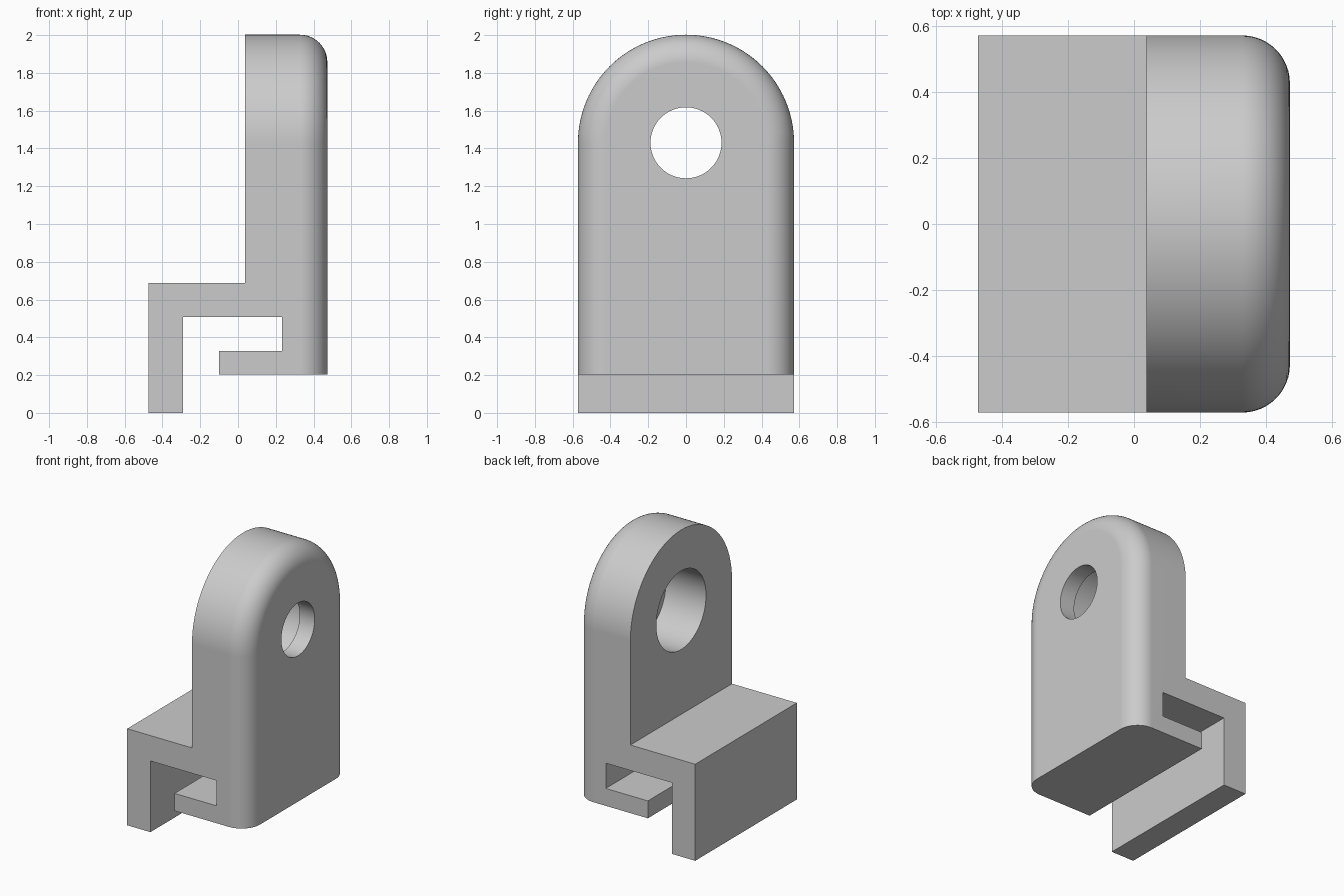
import bpy, bmesh, math

HALF_WIDTH, AXIS_Z, FRONT_X, FILLET = 0.572, 1.43, 0.473, 0.145

cube = bpy.data.objects.get("Cube")
if cube:
    bpy.data.objects.remove(cube, do_unlink=True)


def loft(name, rings):
    """Skin closed rings of equal point count and cap both ends."""
    bm = bmesh.new()
    loops = [[bm.verts.new(p) for p in ring] for ring in rings]
    n = len(loops[0])
    for a, b in zip(loops, loops[1:]):
        for i in range(n):
            j = (i + 1) % n
            bm.faces.new((a[i], a[j], b[j], b[i]))
    bm.faces.new(loops[0])
    bm.faces.new(loops[-1])
    bmesh.ops.recalc_face_normals(bm, faces=bm.faces)
    mesh = bpy.data.meshes.new(name)
    bm.to_mesh(mesh)
    bm.free()
    obj = bpy.data.objects.new(name, mesh)
    bpy.context.collection.objects.link(obj)
    return obj


def arch(x, inset, steps=64):
    """Round-topped outline in the plane at x."""
    r = HALF_WIDTH - inset
    arc = [math.pi * i / steps for i in range(steps + 1)]
    return ([(x, -r, -0.3)] + [(x, -r * math.cos(t), AXIS_Z + r * math.sin(t)) for t in arc]
            + [(x, r, -0.3)])


def circle(x, r, steps=64):
    turn = [math.tau * i / steps for i in range(steps)]
    return [(x, r * math.cos(t), AXIS_Z + r * math.sin(t)) for t in turn]


def combine(target, tool, operation):
    mod = target.modifiers.new(tool.name, 'BOOLEAN')
    mod.operation, mod.solver, mod.object = operation, 'EXACT', tool
    tool.hide_render = True
    bpy.ops.object.modifier_apply(modifier=mod.name)
    bpy.data.objects.remove(tool, do_unlink=True)


# Side profile with hooked slot, oversized where the arch trims it
profile = [(-0.473, 0), (-0.29, 0), (-0.29, 0.507), (0.232, 0.507), (0.232, 0.327),
           (-0.10, 0.327), (-0.10, 0.203), (0.6, 0.203), (0.6, 2.2), (0.038, 2.2),
           (0.038, 0.688), (-0.473, 0.688)]
bracket = loft("clip_bracket", [[(x, y, z) for x, z in profile] for y in (-0.8, 0.8)])
bpy.context.view_layer.objects.active = bracket
bracket.select_set(True)

# Arched envelope with a rounded outer edge
sections = [arch(-0.9, 0)]
for i in range(13):
    t = math.pi / 2 * i / 12
    sections.append(arch(FRONT_X - FILLET + FILLET * math.sin(t), FILLET * (1 - math.cos(t))))
combine(bracket, loft("arch_envelope", sections), 'INTERSECT')

# Stepped bore: wide at the shelf side, narrow at the outer face
bore = [circle(-0.9, 0.28), circle(0.355, 0.28), circle(0.355, 0.188), circle(0.8, 0.188)]
combine(bracket, loft("stepped_bore", bore), 'DIFFERENCE')

# Plain grey finish
grey = bpy.data.materials.new("light_grey")
grey.use_nodes = True
grey.diffuse_color = (0.6, 0.6, 0.6, 1)
grey.node_tree.nodes["Principled BSDF"].inputs["Base Color"].default_value = (0.6, 0.6, 0.6, 1)
bracket.data.materials.clear()
bracket.data.materials.append(grey)

bpy.ops.object.select_all(action='DESELECT')
bracket.select_set(True)
bpy.ops.object.shade_smooth_by_angle(angle=math.radians(30))
weighted = bracket.modifiers.new("weighted_normals", 'WEIGHTED_NORMAL')
weighted.keep_sharp = True
